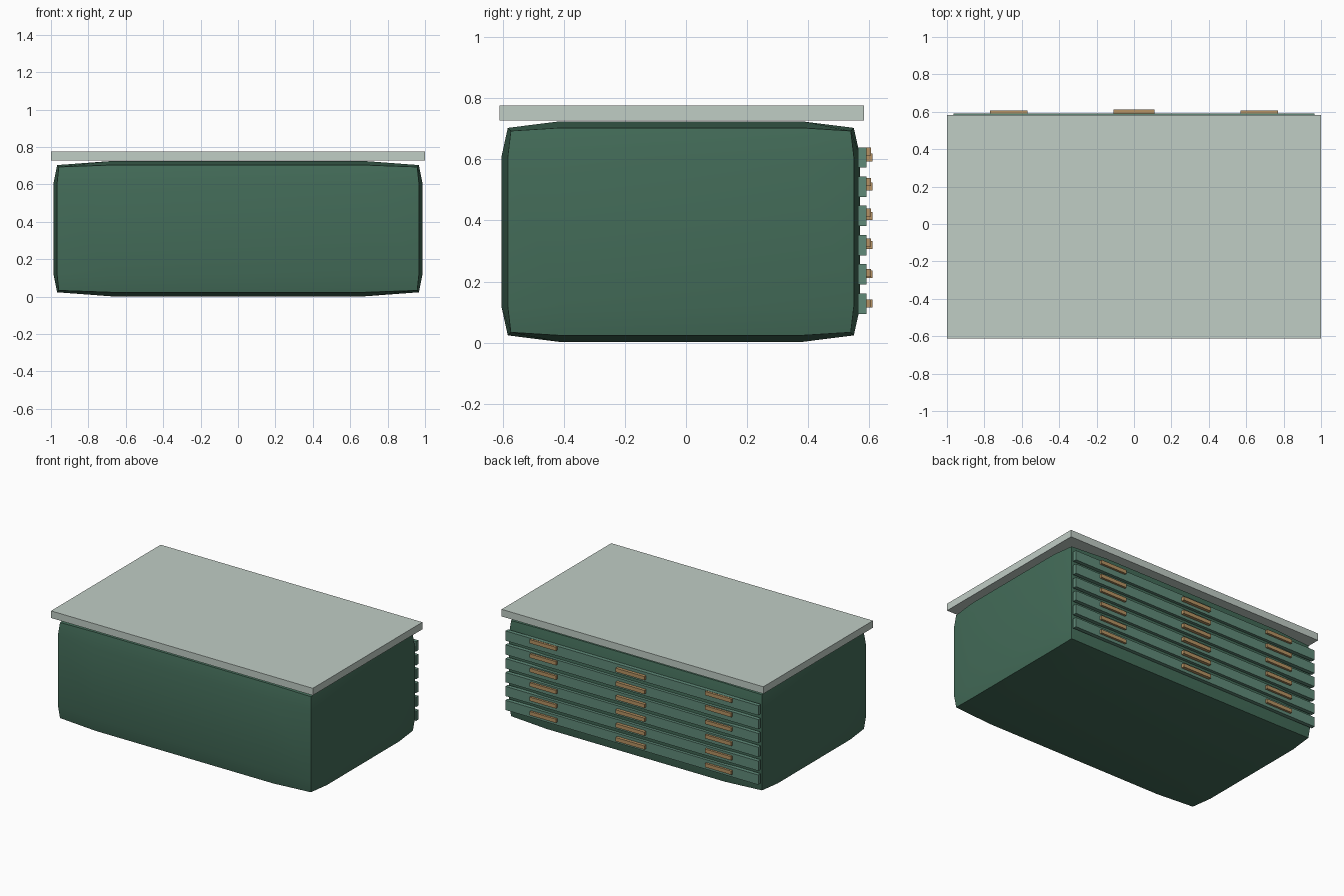
import bpy, bmesh
from mathutils import Vector

cube = bpy.data.objects.get("Cube")
if cube:
    bpy.data.objects.remove(cube, do_unlink=True)


def material(name, rgb):
    m = bpy.data.materials.new(name)
    m.use_nodes = True
    m.diffuse_color = (*rgb, 1)
    m.node_tree.nodes["Principled BSDF"].inputs["Base Color"].default_value = (*rgb, 1)
    return m


DARK_GREEN = material("dark green", (0.056, 0.148, 0.098))
SAGE = material("sage green", (0.115, 0.255, 0.19))
BRASS = material("brass", (0.47, 0.29, 0.125))
PALE = material("pale grey green", (0.53, 0.61, 0.56))


def add_object(name, bm, mat):
    bmesh.ops.recalc_face_normals(bm, faces=bm.faces)
    me = bpy.data.meshes.new(name)
    bm.to_mesh(me)
    bm.free()
    me.materials.append(mat)
    ob = bpy.data.objects.new(name, me)
    bpy.context.collection.objects.link(ob)
    return ob


def box(name, lo, hi, mat):
    bm = bmesh.new()
    bmesh.ops.create_cube(bm, size=1)
    for v in bm.verts:
        v.co = Vector([lo[i] if v.co[i] < 0 else hi[i] for i in range(3)])
    return add_object(name, bm, mat)


# Cabinet body: box with softly bulging faces; corners sit furthest in
CENTRE = (0, -0.017, 0.3635)
INNER = (0.68, 0.397, 0.245)
OUTER = {1: (0.986, 0.588, 0.3615),   # face plateaus
         2: (0.967, 0.567, 0.340),    # along edges
         3: (0.958, 0.557, 0.330)}    # corners
bm = bmesh.new()
bmesh.ops.create_cube(bm, size=2)
bmesh.ops.subdivide_edges(bm, edges=bm.edges[:], cuts=2, use_grid_fill=True)
for v in bm.verts:
    extreme = [abs(c) > 0.9 for c in v.co]
    half = OUTER[sum(extreme)]
    v.co = Vector([CENTRE[i] + (1 if v.co[i] > 0 else -1) *
                   (half[i] if extreme[i] else INNER[i]) for i in range(3)])
body = add_object("cabinet_body", bm, DARK_GREEN)
bpy.ops.object.select_all(action="DESELECT")
body.select_set(True)
bpy.context.view_layer.objects.active = body
bpy.ops.object.shade_smooth_by_angle(angle=0.52)

# Table top slab
box("table_top", (-1, -0.612, 0.728), (1, 0.584, 0.777), PALE)

# Six drawers on the back, each with three handles
for i in range(6):
    z = 0.1275 + 0.0958 * i
    box(f"drawer_{i + 1}", (-0.966, 0.564, z - 0.0335), (0.966, 0.591, z + 0.0335), SAGE)
    box(f"centre_handle_{i + 1}", (-0.11, 0.588, z - 0.0125), (0.11, 0.612, z + 0.0135), BRASS)
    zs = 0.1285 + 0.0994 * i
    for side, x in (("left", 0.67), ("right", -0.67)):
        box(f"{side}_handle_{i + 1}", (x - 0.1, 0.588, zs - 0.013),
            (x + 0.1, 0.606, zs + 0.013), BRASS)
